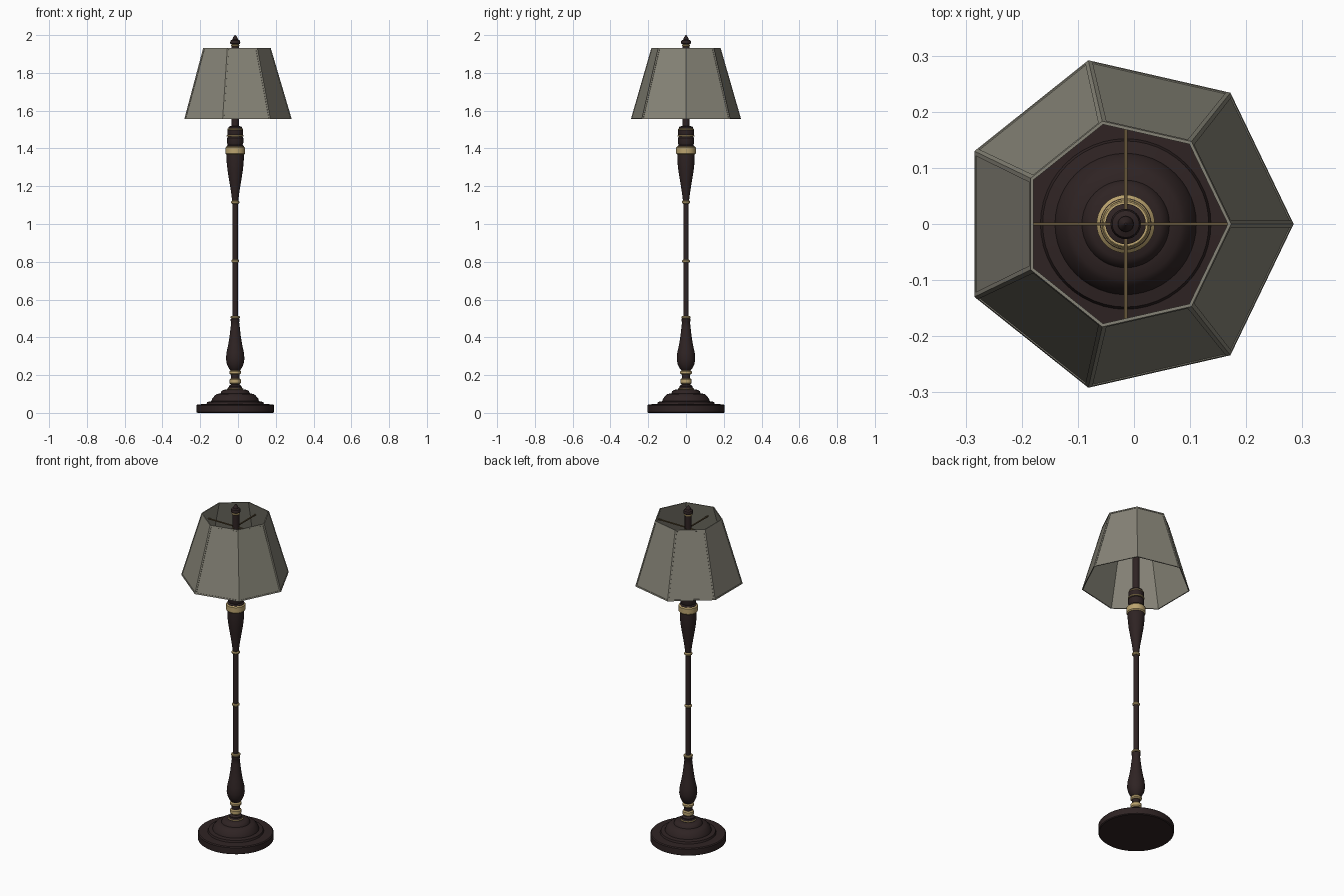
import bpy, bmesh, math
from mathutils import Matrix, Vector

if "Cube" in bpy.data.objects:
    bpy.data.objects.remove(bpy.data.objects["Cube"])

CX = -0.0148  # lamp axis; the seven-sided shade is lopsided in x


def mat(name, rgb):
    m = bpy.data.materials.new(name)
    m.diffuse_color = (*rgb, 1)
    m.use_nodes = True
    m.node_tree.nodes["Principled BSDF"].inputs["Base Color"].default_value = m.diffuse_color
    return m


WOOD = mat("dark_wood", (0.028, 0.017, 0.017))
GOLD = mat("aged_gold", (0.50, 0.37, 0.16))
BRASS = mat("dull_brass", (0.13, 0.09, 0.04))
CLOTH = mat("grey_shade", (0.24, 0.23, 0.185))


def finish(bm, name, material, smooth=True):
    bmesh.ops.recalc_face_normals(bm, faces=bm.faces)
    me = bpy.data.meshes.new(name)
    bm.to_mesh(me)
    bm.free()
    me.materials.append(material)
    if smooth:
        me.polygons.foreach_set("use_smooth", [True] * len(me.polygons))
        me.set_sharp_from_angle(angle=math.radians(35))
    ob = bpy.data.objects.new(name, me)
    ob.location.x = CX
    bpy.context.collection.objects.link(ob)
    return ob


def lathe(name, material, profile, n=36):
    """Turn a list of (radius, height) points into a capped solid."""
    bm = bmesh.new()
    rings = [[bm.verts.new((r * math.cos(2 * math.pi * i / n), r * math.sin(2 * math.pi * i / n), z))
              for i in range(n)] for r, z in profile]
    for a, b in zip(rings, rings[1:]):
        for i in range(n):
            j = (i + 1) % n
            bm.faces.new((a[i], a[j], b[j], b[i]))
    bm.faces.new(rings[0])
    bm.faces.new(rings[-1])
    return finish(bm, name, material)


def band(name, z0, z1, r):
    """Rounded gold ring around the column."""
    h = z1 - z0
    e = min(0.006, h * 0.3)
    lathe(name, GOLD, [(r - e, z0), (r, z0 + e), (r, z1 - e), (r - e, z1)])


# stepped round base
lathe("base", WOOD, [(0.2, 0), (0.205, 0.004), (0.205, 0.04), (0.2, 0.045), (0.152, 0.047),
                     (0.148, 0.058), (0.126, 0.062), (0.122, 0.075), (0.108, 0.092),
                     (0.098, 0.1), (0.078, 0.103), (0.073, 0.115), (0.062, 0.122),
                     (0.042, 0.124), (0.036, 0.135), (0.03, 0.14)], 48)
# lower neck and vase-shaped turning
lathe("lower_turning", WOOD, [(0.034, 0.13), (0.034, 0.142), (0.023, 0.15), (0.022, 0.2),
                              (0.024, 0.225), (0.034, 0.236), (0.044, 0.258), (0.049, 0.285),
                              (0.046, 0.32), (0.037, 0.36), (0.029, 0.41), (0.024, 0.455),
                              (0.021, 0.48), (0.024, 0.486), (0.024, 0.496), (0.018, 0.5)])
# slim pole
lathe("pole", WOOD, [(0.0145, 0.49), (0.0145, 1.13)], 24)
# upper flared turning with stepped collar
lathe("upper_turning", WOOD, [(0.015, 1.11), (0.017, 1.13), (0.022, 1.17), (0.031, 1.225),
                              (0.040, 1.28), (0.045, 1.325), (0.046, 1.37), (0.046, 1.412),
                              (0.039, 1.418), (0.043, 1.43), (0.043, 1.455), (0.038, 1.462),
                              (0.042, 1.472), (0.042, 1.497), (0.036, 1.502), (0.036, 1.514),
                              (0.02, 1.52)])
# rod inside the shade
lathe("shade_rod", WOOD, [(0.019, 1.51), (0.019, 1.945)], 24)
# finial on top
lathe("finial", WOOD, [(0.016, 1.94), (0.016, 1.95), (0.026, 1.955), (0.027, 1.962), (0.024, 1.972),
                       (0.014, 1.977), (0.014, 1.981), (0.011, 1.988), (0.002, 2.0)], 24)

# gold rings
for nm, z0, z1, r in [("neck_ring_low", 0.152, 0.182, 0.03), ("neck_ring_high", 0.203, 0.225, 0.031),
                      ("base_ring", 0.124, 0.13, 0.043),
                      ("pole_ring_low", 0.499, 0.512, 0.025), ("pole_ring_middle", 0.795, 0.812, 0.02),
                      ("pole_ring_high", 1.107, 1.124, 0.022), ("wide_band", 1.367, 1.41, 0.052),
                      ("collar_ring_low", 1.462, 1.47, 0.045), ("collar_ring_high", 1.497, 1.505, 0.042),
                      ("finial_ring", 1.941, 1.949, 0.022)]:
    band(nm, z0, z1, r)

# seven-sided shade: framed outer panels, plain inner wall, open top and bottom
bm = bmesh.new()
N = 7


def hept(r, z):
    return [bm.verts.new((r * math.cos(2 * math.pi * i / N), r * math.sin(2 * math.pi * i / N), z))
            for i in range(N)]


loops = [hept(0.2993, 1.555), hept(0.188, 1.932), hept(0.182, 1.932), hept(0.2933, 1.555)]
outer = []
for k in range(4):
    a, b = loops[k], loops[(k + 1) % 4]
    for i in range(N):
        j = (i + 1) % N
        f = bm.faces.new((a[i], a[j], b[j], b[i]))
        if k == 0:
            outer.append(f)
bmesh.ops.recalc_face_normals(bm, faces=bm.faces)
bmesh.ops.inset_individual(bm, faces=outer, thickness=0.011, depth=0)
r = bmesh.ops.inset_individual(bm, faces=outer, thickness=0.0008, depth=-0.002)
finish(bm, "lamp_shade", CLOTH, smooth=False)

# four spokes carrying the shade
for k, length in enumerate((0.2, 0.188, 0.184, 0.188)):
    bm = bmesh.new()
    bmesh.ops.create_cube(bm, size=1)
    bmesh.ops.transform(bm, verts=bm.verts, matrix=Matrix.Rotation(k * math.pi / 2, 4, 'Z')
                        @ Matrix.Translation(Vector((length / 2, 0, 1.865)))
                        @ Matrix.Diagonal((length, 0.006, 0.006, 1)))
    finish(bm, "shade_spoke_%d" % (k + 1), BRASS, smooth=False)
